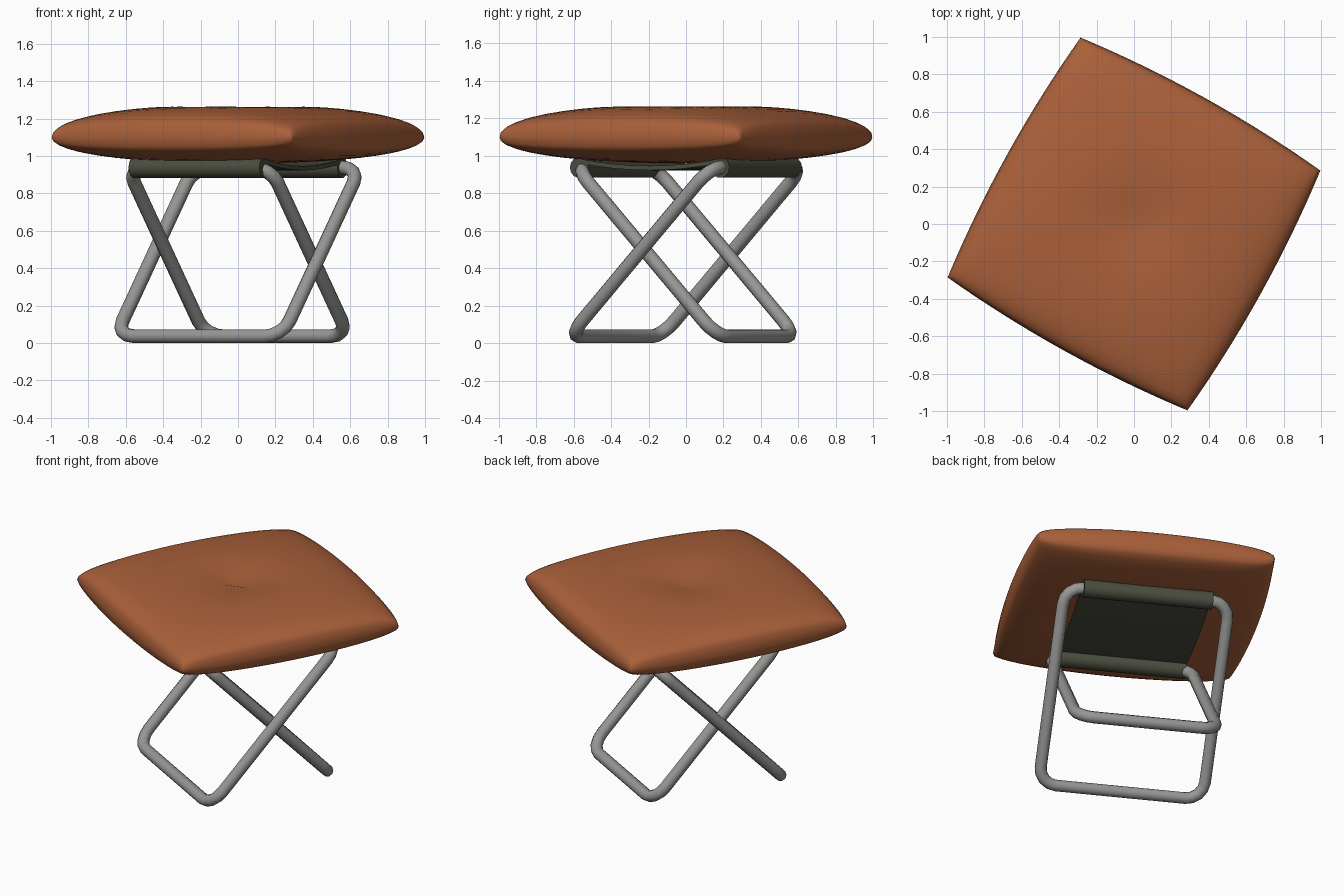
import bpy, bmesh, math
from mathutils import Matrix, Vector

cube = bpy.data.objects.get("Cube")
if cube:
    bpy.data.objects.remove(cube)

TURN = Matrix.Rotation(math.radians(-29), 4, 'Z')   # whole stool stands turned
TUBE = 0.037
SPREAD, TOP_Z = 0.43, 0.938


def material(name, rgb, rough=0.6):
    m = bpy.data.materials.new(name)
    m.use_nodes = True
    m.diffuse_color = (*rgb, 1)
    bsdf = m.node_tree.nodes["Principled BSDF"]
    bsdf.inputs["Base Color"].default_value = (*rgb, 1)
    bsdf.inputs["Roughness"].default_value = rough
    return m


LEATHER = material("brown leather", (0.40, 0.117, 0.042))
STEEL = material("grey steel", (0.31, 0.31, 0.30))
CANVAS = material("dark olive canvas", (0.070, 0.075, 0.050))


def add(name, mesh, mat, angle=50):
    mesh.transform(TURN)
    mesh.materials.clear()
    mesh.materials.append(mat)
    ob = bpy.data.objects.new(name, mesh)
    bpy.context.collection.objects.link(ob)
    bpy.ops.object.select_all(action='DESELECT')
    ob.select_set(True)
    bpy.context.view_layer.objects.active = ob
    bpy.ops.object.shade_smooth_by_angle(angle=math.radians(angle))
    return ob


def bm_mesh(name, bm):
    bmesh.ops.recalc_face_normals(bm, faces=bm.faces)
    mesh = bpy.data.meshes.new(name)
    bm.to_mesh(mesh)
    bm.free()
    return mesh


# Bent tube frames: rounded rectangles leaning opposite ways
def frame(name, half, side, bend=0.11, steps=4):
    low = Vector((0, -SPREAD * side, TUBE))
    high = Vector((0, SPREAD * side, TOP_Z))
    up = (high - low).normalized()
    mid, tall = (low + high) / 2, (high - low).length / 2
    pts = []
    for k, (sx, sy) in enumerate([(1, 1), (-1, 1), (-1, -1), (1, -1)]):
        for i in range(steps + 1):
            a = math.pi / 2 * (k + i / steps)
            x = sx * (half - bend) + bend * math.cos(a)
            y = sy * (tall - bend) + bend * math.sin(a)
            pts.append(mid + up * y + Vector((x, 0, 0)))
    curve = bpy.data.curves.new(name, 'CURVE')
    curve.dimensions = '3D'
    curve.bevel_depth = TUBE
    curve.bevel_resolution = 3
    spline = curve.splines.new('POLY')
    spline.points.add(len(pts) - 1)
    for p, co in zip(spline.points, pts):
        p.co = (*co, 1)
    spline.use_cyclic_u = True
    temp = bpy.data.objects.new(name + "_path", curve)
    bpy.context.collection.objects.link(temp)
    bpy.context.view_layer.update()
    deps = bpy.context.evaluated_depsgraph_get()
    mesh = bpy.data.meshes.new_from_object(temp.evaluated_get(deps))
    bpy.data.objects.remove(temp)
    add(name, mesh, STEEL)


frame("outer_leg_frame", 0.51, 1)
frame("inner_leg_frame", 0.438, -1)

# Canvas sleeves wrapped round the top bars
for name, side in (("front_sleeve", -1), ("back_sleeve", 1)):
    bm = bmesh.new()
    place = Matrix.Translation((0, side * SPREAD, TOP_Z)) @ Matrix.Rotation(math.pi / 2, 4, 'Y')
    bmesh.ops.create_cone(bm, cap_ends=True, segments=14, radius1=0.056,
                          radius2=0.056, depth=0.8, matrix=place)
    add(name, bm_mesh(name, bm), CANVAS)

# Canvas sling sagging between the sleeves
bm = bmesh.new()
outline = []
for lift in (0.012, -0.012):
    row = []
    for i in range(9):
        t = i / 4 - 1
        row.append((t * SPREAD, 0.935 + 0.038 * t * t + lift))
    outline += row if lift > 0 else row[::-1]
face = bm.faces.new([bm.verts.new((-0.4, y, z)) for y, z in outline])
ext = bmesh.ops.extrude_face_region(bm, geom=[face])
bmesh.ops.translate(bm, vec=(0.8, 0, 0),
                    verts=[v for v in ext["geom"] if isinstance(v, bmesh.types.BMVert)])
add("sling", bm_mesh("sling", bm), CANVAS)

# Puffed square cushion with a tufted dip and three soft creases
N, HALF = 24, 0.733


def crease(x, y):
    r = math.hypot(x, y)
    dip = 0.035 * math.exp(-(r / 0.25) ** 2)
    for deg in (60, 190, 310):
        a = math.radians(deg)
        along = x * math.cos(a) + y * math.sin(a)
        across = -x * math.sin(a) + y * math.cos(a)
        if along > 0:
            dip += 0.012 * math.exp(-(across / 0.05) ** 2 - (along / 0.25) ** 2)
    return dip


bm = bmesh.new()
for thick, top in ((0.178, True), (-0.14, False)):
    grid = []
    for i in range(N + 1):
        s = -math.cos(math.pi * i / N)
        row = []
        for j in range(N + 1):
            t = -math.cos(math.pi * j / N)
            x = HALF * s * (1 + 0.055 * (1 - t * t))
            y = HALF * t * (1 + 0.055 * (1 - s * s))
            puff = max(0, (1 - s * s) * (1 - t * t)) ** 0.25
            z = 1.1 + thick * puff - (crease(x, y) if top else 0)
            row.append(bm.verts.new((x, y, z)))
        grid.append(row)
    for i in range(N):
        for j in range(N):
            bm.faces.new((grid[i][j], grid[i + 1][j], grid[i + 1][j + 1], grid[i][j + 1]))
bmesh.ops.remove_doubles(bm, verts=bm.verts, dist=0.0005)
add("cushion", bm_mesh("cushion", bm), LEATHER, 80)
